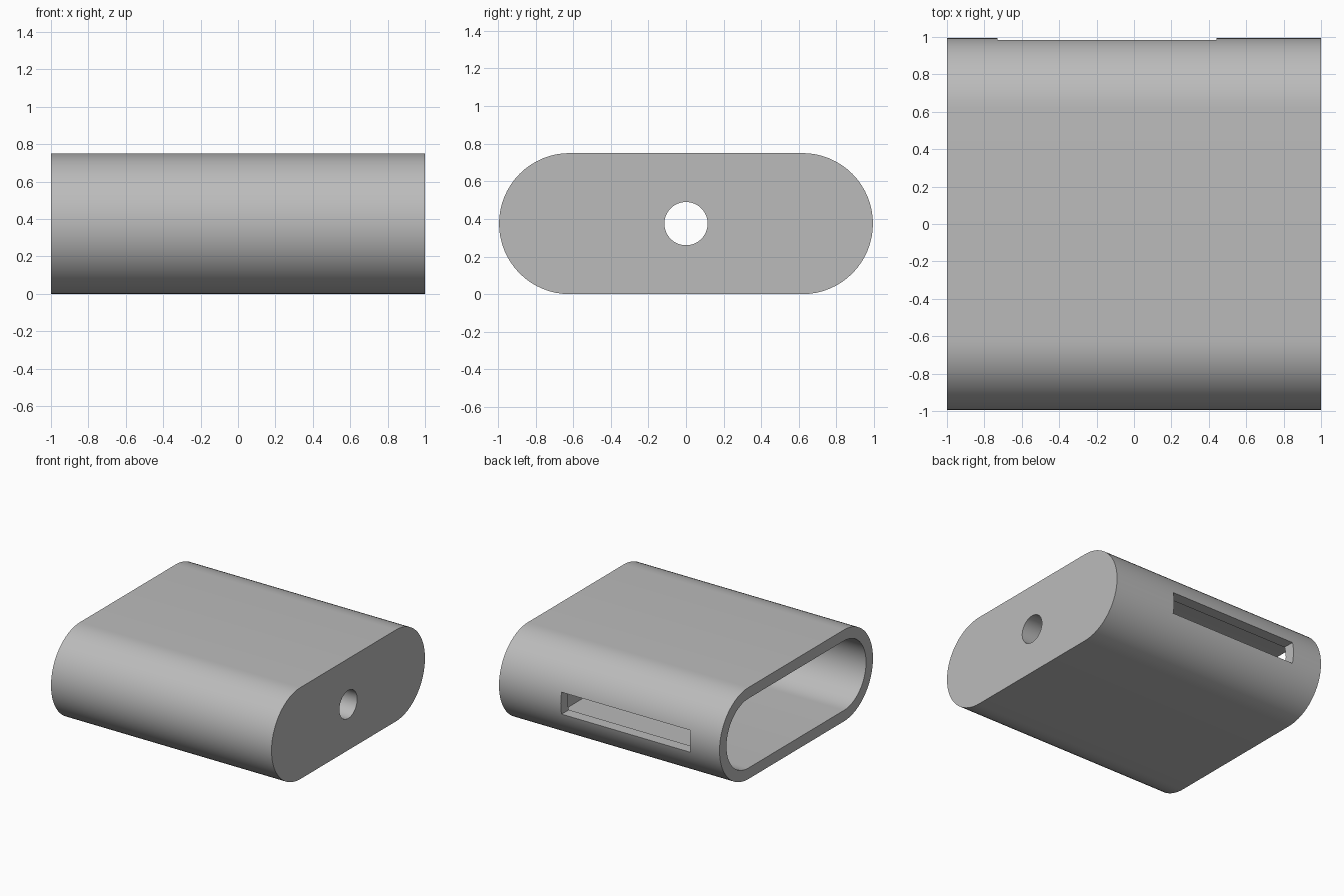
import bpy, bmesh
from math import sin, cos, pi, radians

if "Cube" in bpy.data.objects:
    bpy.data.objects.remove(bpy.data.objects["Cube"], do_unlink=True)

HALF_X, HALF_Y, HEIGHT = 1.0, 0.994, 0.75
WALL = 0.09
MID = HEIGHT / 2
CAVITY_END = 0.71       # inner face of the thick closed end
SLOT = (-0.73, 0.44)

grey = bpy.data.materials.new("grey")
grey.use_nodes = True
colour = (0.5, 0.5, 0.5, 1)
grey.diffuse_color = colour
grey.node_tree.nodes["Principled BSDF"].inputs["Base Color"].default_value = colour


def stadium(half_width, radius, steps=32):
    """Outline in the YZ plane with two half-round ends."""
    offset = half_width - radius
    points = []
    for side in (1, -1):
        for i in range(steps + 1):
            a = -pi / 2 + pi * i / steps
            points.append((side * (offset + radius * cos(a)), MID + side * radius * sin(a)))
    return points


def prism(name, outline, x0, x1):
    """Extrude a YZ outline along X."""
    bm = bmesh.new()
    face = bm.faces.new([bm.verts.new((x0, y, z)) for y, z in outline])
    new = bmesh.ops.extrude_face_region(bm, geom=[face])["geom"]
    bmesh.ops.translate(bm, vec=(x1 - x0, 0, 0),
                        verts=[v for v in new if isinstance(v, bmesh.types.BMVert)])
    bmesh.ops.recalc_face_normals(bm, faces=bm.faces)
    mesh = bpy.data.meshes.new(name)
    bm.to_mesh(mesh)
    bm.free()
    mesh.materials.append(grey)
    obj = bpy.data.objects.new(name, mesh)
    bpy.context.collection.objects.link(obj)
    return obj


# Rounded sleeve, open at one end
sleeve = prism("sleeve", stadium(HALF_Y, MID), -HALF_X, HALF_X)

# Cavity, round end hole and back slot
slot_low, slot_high = MID - 0.09, MID + 0.09
cutters = [
    prism("cavity_cutter", stadium(HALF_Y - WALL, MID - WALL), -1.2, CAVITY_END),
    prism("hole_cutter", stadium(0.115, 0.115 - 1e-5), 0.5, 1.2),
    prism("slot_cutter", [(0.7, slot_low), (1.2, slot_low), (1.2, slot_high), (0.7, slot_high)], *SLOT),
]

bpy.ops.object.select_all(action="DESELECT")
bpy.context.view_layer.objects.active = sleeve
sleeve.select_set(True)
for cutter in cutters:
    cutter.hide_render = True
    mod = sleeve.modifiers.new("cut", "BOOLEAN")
    mod.operation = "DIFFERENCE"
    mod.solver = "EXACT"
    mod.object = cutter
    bpy.ops.object.modifier_apply(modifier=mod.name)
    bpy.data.objects.remove(cutter, do_unlink=True)

bpy.ops.object.shade_smooth_by_angle(angle=radians(30))
